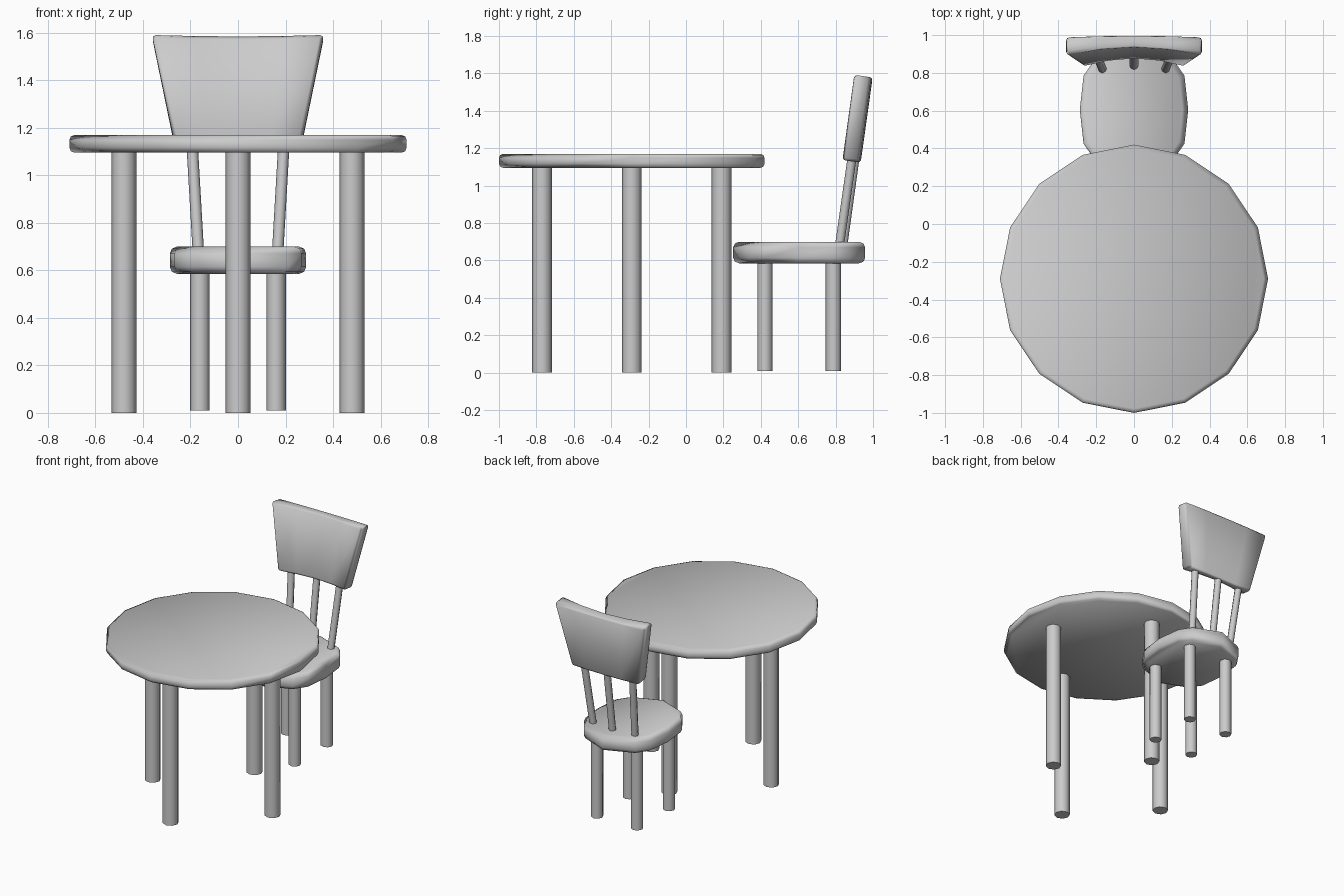
import bpy, bmesh
from math import cos, sin, pi, radians
from mathutils import Vector, Matrix

if "Cube" in bpy.data.objects:
    bpy.data.objects.remove(bpy.data.objects["Cube"])


def finish(bm, name, bevel=0.0, segments=2):
    bmesh.ops.recalc_face_normals(bm, faces=bm.faces)
    mesh = bpy.data.meshes.new(name)
    bm.to_mesh(mesh)
    bm.free()
    obj = bpy.data.objects.new(name, mesh)
    bpy.context.collection.objects.link(obj)
    bpy.ops.object.select_all(action='DESELECT')
    obj.select_set(True)
    bpy.context.view_layer.objects.active = obj
    if bevel:
        mod = obj.modifiers.new("Rounded edges", 'BEVEL')
        mod.width, mod.segments = bevel, segments
        mod.limit_method, mod.angle_limit = 'ANGLE', radians(50)
        mod.harden_normals = True
        bpy.ops.object.modifier_apply(modifier=mod.name)
    bpy.ops.object.shade_smooth_by_angle(angle=radians(50))
    return obj


def slab(name, outline, z0, z1, bevel):
    bm = bmesh.new()
    base = bm.faces.new([bm.verts.new((x, y, z0)) for x, y in outline])
    top = bmesh.ops.extrude_face_region(bm, geom=[base])["geom"]
    bmesh.ops.translate(bm, vec=(0, 0, z1 - z0),
                        verts=[v for v in top if isinstance(v, bmesh.types.BMVert)])
    return finish(bm, name, bevel)


def rod(name, start, end, radius, sides=8):
    a, b = Vector(start), Vector(end)
    d = b - a
    turn = Vector((0, 0, 1)).rotation_difference(d).to_matrix().to_4x4()
    bm = bmesh.new()
    bmesh.ops.create_cone(bm, cap_ends=True, segments=sides, radius1=radius,
                          radius2=radius, depth=d.length,
                          matrix=Matrix.Translation((a + b) / 2) @ turn)
    return finish(bm, name)


# Round table: sixteen-sided top on four legs
table_y = -0.29
slab("table_top", [(0.71 * cos(i * pi / 8), table_y + 0.71 * sin(i * pi / 8))
                   for i in range(16)], 1.095, 1.17, 0.022)
for i, side in enumerate(("right", "back", "left", "front")):
    x, y = 0.48 * cos(i * pi / 2), table_y + 0.48 * sin(i * pi / 2)
    rod(f"table_leg_{side}", (x, y, 0), (x, y, 1.11), 0.053)

# Seat: squarish rounded outline mirrored from one quarter
quarter = [(0.287, 0), (0.267, 0.18), (0.205, 0.27), (0, 0.353)]
half = quarter + [(-x, y) for x, y in reversed(quarter[:-1])]
outline = half + [(x, -y) for x, y in reversed(half[1:-1])]
slab("seat", [(x, 0.605 + y) for x, y in outline], 0.585, 0.70, 0.03)

# Chair legs and back spindles
for sx, side in ((-1, "left"), (1, "right")):
    for y, end in ((0.422, "front"), (0.788, "back")):
        rod(f"chair_leg_{end}_{side}", (sx * 0.16, y, 0.01), (sx * 0.16, y, 0.62), 0.041)
    rod(f"spindle_{side}", (sx * 0.166, 0.818, 0.66), (sx * 0.196, 0.892, 1.18), 0.024)
rod("spindle_middle", (0, 0.836, 0.66), (0, 0.908, 1.18), 0.024)

# Backrest: flared panel with a hollowed front, leaning backwards
bm = bmesh.new()
rings = []
for w, half_width in ((0, 0.268), (0.46, 0.362)):
    plan = [(-1, 0), (-0.5, 0.03), (0, 0.042), (0.5, 0.03), (1, 0),
            (1, 0.094), (0.5, 0.1), (0, 0.102), (-0.5, 0.1), (-1, 0.094)]
    rings.append([bm.verts.new((u * half_width, v, w)) for u, v in plan])
low, high = rings
for i in range(10):
    j = (i + 1) % 10
    bm.faces.new((low[i], low[j], high[j], high[i]))
for ring in rings:
    for i in range(4):
        bm.faces.new((ring[i], ring[i + 1], ring[8 - i], ring[9 - i]))
bmesh.ops.transform(bm, verts=bm.verts,
                    matrix=Matrix.Translation((0, 0.833, 1.137)) @ Matrix.Rotation(radians(-8), 4, 'X'))
finish(bm, "backrest", 0.016)
